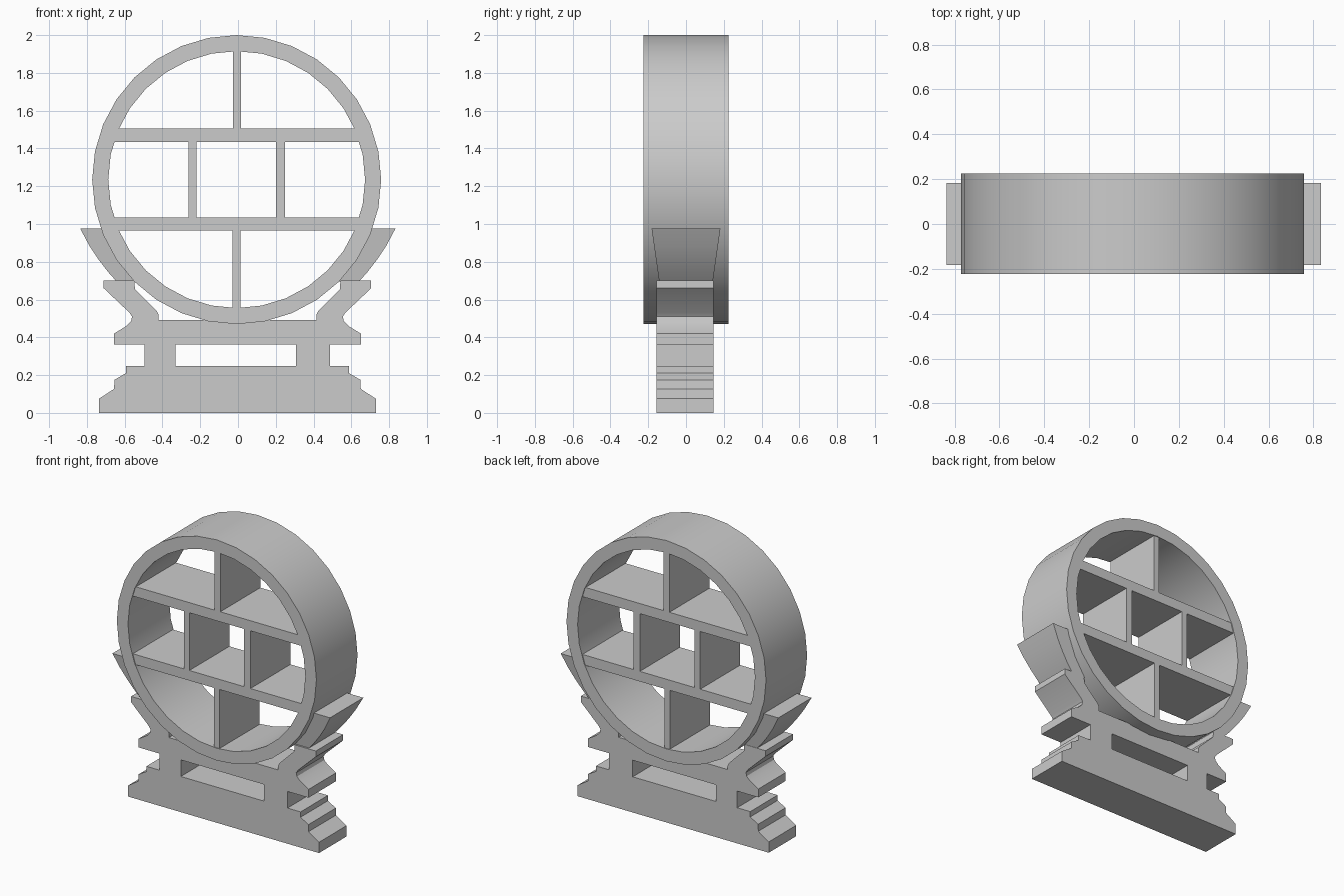
import bpy, bmesh, math
from mathutils import Matrix

if "Cube" in bpy.data.objects:
    bpy.data.objects.remove(bpy.data.objects["Cube"])

CX, CZ = -0.007, 1.235   # ring centre


def plate(name, loops, y0, y1, taper=None):
    """Extrude closed x/z outlines (inner loops become holes) from y0 to y1."""
    cu = bpy.data.curves.new(name + "_outline", 'CURVE')
    cu.dimensions = '2D'
    cu.fill_mode = 'BOTH'
    cu.extrude = (y1 - y0) / 2
    for pts in loops:
        s = cu.splines.new('POLY')
        s.points.add(len(pts) - 1)
        for p, (x, z) in zip(s.points, pts):
            p.co = (x, z, 0, 1)
        s.use_cyclic_u = True
    tmp = bpy.data.objects.new(name + "_tmp", cu)
    bpy.context.collection.objects.link(tmp)
    bpy.context.view_layer.update()
    me = bpy.data.meshes.new_from_object(
        tmp.evaluated_get(bpy.context.evaluated_depsgraph_get()))
    bpy.data.objects.remove(tmp)
    me.transform(Matrix.Translation((0, (y0 + y1) / 2, 0)) @ Matrix.Rotation(math.pi / 2, 4, 'X'))
    bm = bmesh.new()
    bm.from_mesh(me)
    bmesh.ops.remove_doubles(bm, verts=bm.verts, dist=1e-5)
    if taper:
        for v in bm.verts:
            v.co.y *= taper(v.co.z)
    bmesh.ops.recalc_face_normals(bm, faces=bm.faces)
    bm.to_mesh(me)
    bm.free()
    me.name = name
    ob = bpy.data.objects.new(name, me)
    bpy.context.collection.objects.link(ob)
    bpy.ops.object.select_all(action='DESELECT')
    ob.select_set(True)
    bpy.context.view_layer.objects.active = ob
    bpy.ops.object.shade_smooth_by_angle(angle=math.radians(28))
    return ob


def circle(r, n=32):
    return [(CX + r * math.sin(2 * math.pi * i / n), CZ + r * math.cos(2 * math.pi * i / n))
            for i in range(n)]


def rect(x0, x1, z0, z1):
    return [(x0, z0), (x1, z0), (x1, z1), (x0, z1)]


def mirrored(pts, cx):
    return [(2 * cx - x, z) for x, z in reversed(pts)]


# round frame
plate("round_frame", [circle(0.765), circle(0.68)], -0.224, 0.226)

# shelves, ends cut to the circle, and upright dividers
for name, z0, z1 in (("upper_shelf", 1.435, 1.505), ("lower_shelf", 0.965, 1.035)):
    h0, h1 = (math.sqrt(0.685 ** 2 - (z - CZ) ** 2) for z in (z0, z1))
    plate(name, [[(CX - h0, z0), (CX + h0, z0), (CX + h1, z1), (CX - h1, z1)]], -0.218, 0.22)
for name, x0, x1, z0, z1 in (("top_divider", -0.027, 0.017, 1.50, 1.918),
                             ("left_divider", -0.263, -0.22, 1.03, 1.44),
                             ("right_divider", 0.20, 0.248, 1.03, 1.44),
                             ("bottom_divider", -0.03, 0.012, 0.552, 0.97)):
    plate(name, [rect(x0, x1, z0, z1)], -0.218, 0.22)

# stand: stepped foot, waist with slot, and flared arms
half = [(0.73, 0), (0.73, 0.075), (0.65, 0.127), (0.648, 0.175), (0.588, 0.21), (0.588, 0.247),
        (0.488, 0.247), (0.488, 0.362), (0.65, 0.362), (0.65, 0.42), (0.585, 0.46),
        (0.56, 0.485), (0.555, 0.51), (0.568, 0.53), (0.705, 0.66), (0.705, 0.70),
        (0.542, 0.70), (0.54, 0.655), (0.425, 0.54), (0.415, 0.52), (0.415, 0.492)]
plate("stand", [half + mirrored(half, -0.003), rect(-0.33, 0.307, 0.247, 0.362)], -0.155, 0.145)

# side wings hugging the frame, widening upward
arc = [(CX + 0.76 * math.sin(a), CZ - 0.76 * math.cos(a))
       for a in (math.radians(46 + 8 * i) for i in range(4))]
wing = [(0.64, 0.695), (0.685, 0.745), (0.735, 0.81), (0.785, 0.885), (0.833, 0.975),
        (0.715, 0.975)] + arc[::-1] + [(0.535, 0.695)]
for name, pts in (("right_wing", wing), ("left_wing", mirrored(wing, 0))):
    if name == "left_wing":
        pts = [(x - 0.002, z) for x, z in pts]
    plate(name, [pts], -0.182, 0.182, lambda z: 0.78 + 0.22 * (z - 0.695) / 0.28)
